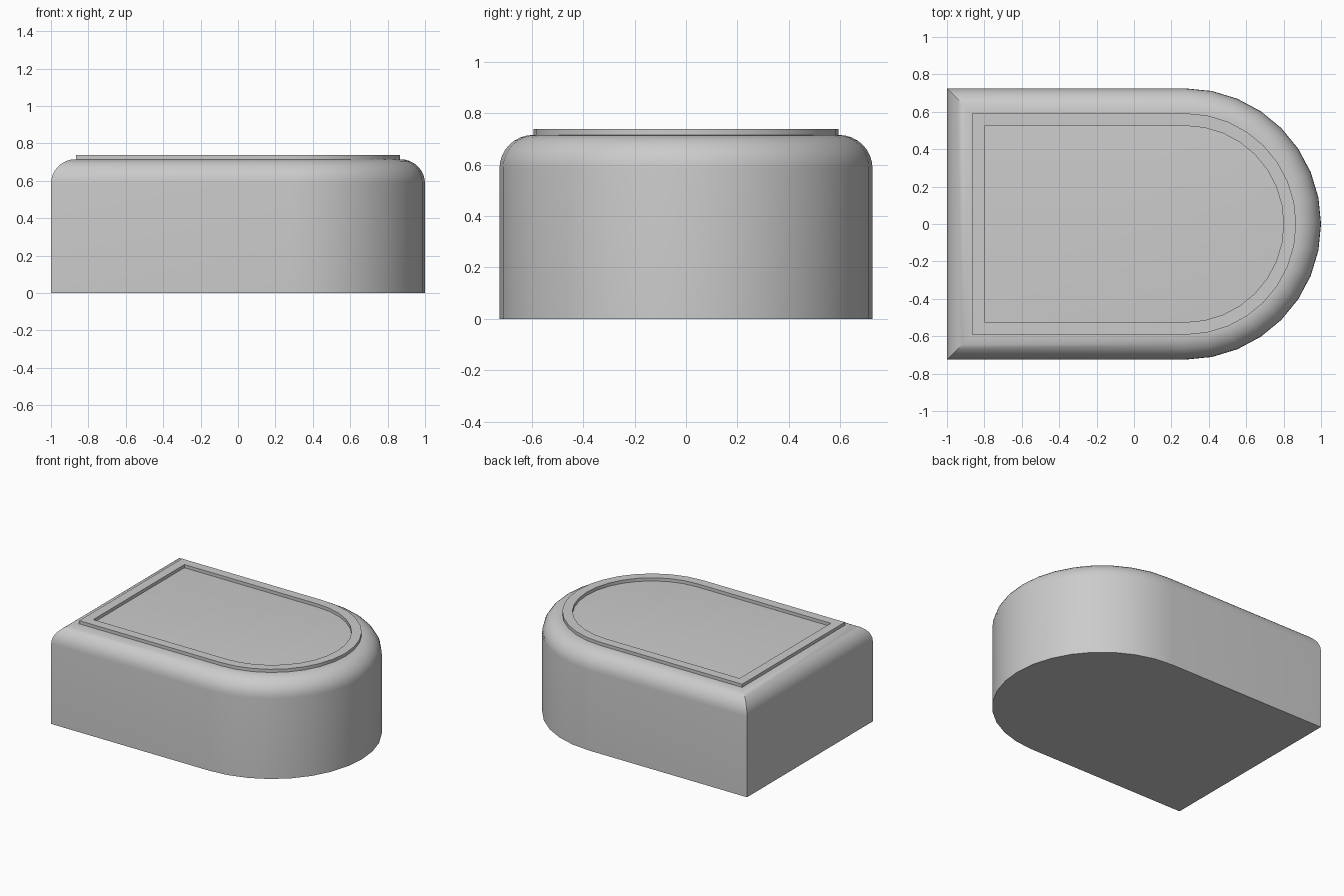
import bpy, bmesh
from math import sin, cos, pi, radians

cube = bpy.data.objects.get("Cube")
if cube:
    bpy.data.objects.remove(cube, do_unlink=True)

HALF_WIDTH, FILLET, ARC_STEPS, FILLET_STEPS = 0.725, 0.13, 16, 8
SHOULDER, DECK, RIM_TOP = 0.585, 0.715, 0.738

grey = bpy.data.materials.new("light grey")
grey.use_nodes = True
colour = (0.6, 0.6, 0.6, 1)
grey.diffuse_color = colour
grey.node_tree.nodes["Principled BSDF"].inputs["Base Color"].default_value = colour


def outline(inset, z):
    """D-shaped loop: square at -x, half round at +x."""
    r = HALF_WIDTH - inset
    pts = [(-1 + inset, r, z), (-1 + inset, -r, z)]
    for i in range(ARC_STEPS + 1):
        a = -pi / 2 + pi * i / ARC_STEPS
        pts.append((1 - HALF_WIDTH + r * cos(a), r * sin(a), z))
    return pts


def loft(name, levels, closed=False):
    """Skin D-shaped loops given as (inset, z); cap the ends or join them."""
    bm = bmesh.new()
    rings = [[bm.verts.new(p) for p in outline(*lv)] for lv in levels]
    pairs = list(zip(rings, rings[1:]))
    if closed:
        pairs.append((rings[-1], rings[0]))
    else:
        bm.faces.new(rings[0])
        bm.faces.new(rings[-1])
    for low, high in pairs:
        n = len(low)
        for i in range(n):
            j = (i + 1) % n
            bm.faces.new((low[i], low[j], high[j], high[i]))
    bmesh.ops.recalc_face_normals(bm, faces=bm.faces)
    mesh = bpy.data.meshes.new(name)
    bm.to_mesh(mesh)
    bm.free()
    mesh.materials.append(grey)
    obj = bpy.data.objects.new(name, mesh)
    bpy.context.collection.objects.link(obj)
    bpy.ops.object.select_all(action="DESELECT")
    obj.select_set(True)
    bpy.context.view_layer.objects.active = obj
    bpy.ops.object.shade_smooth_by_angle(angle=radians(30))
    return obj


# Body: straight walls with a rounded top edge
levels = [(0, 0)]
for k in range(FILLET_STEPS + 1):
    a = pi / 2 * k / FILLET_STEPS
    levels.append((FILLET * (1 - cos(a)), SHOULDER + FILLET * sin(a)))
loft("body", levels)

# Raised rim around the flat deck
sunk = DECK - 0.01
loft("raised_rim", [(0.133, sunk), (0.133, RIM_TOP), (0.2, RIM_TOP), (0.2, sunk)], closed=True)
